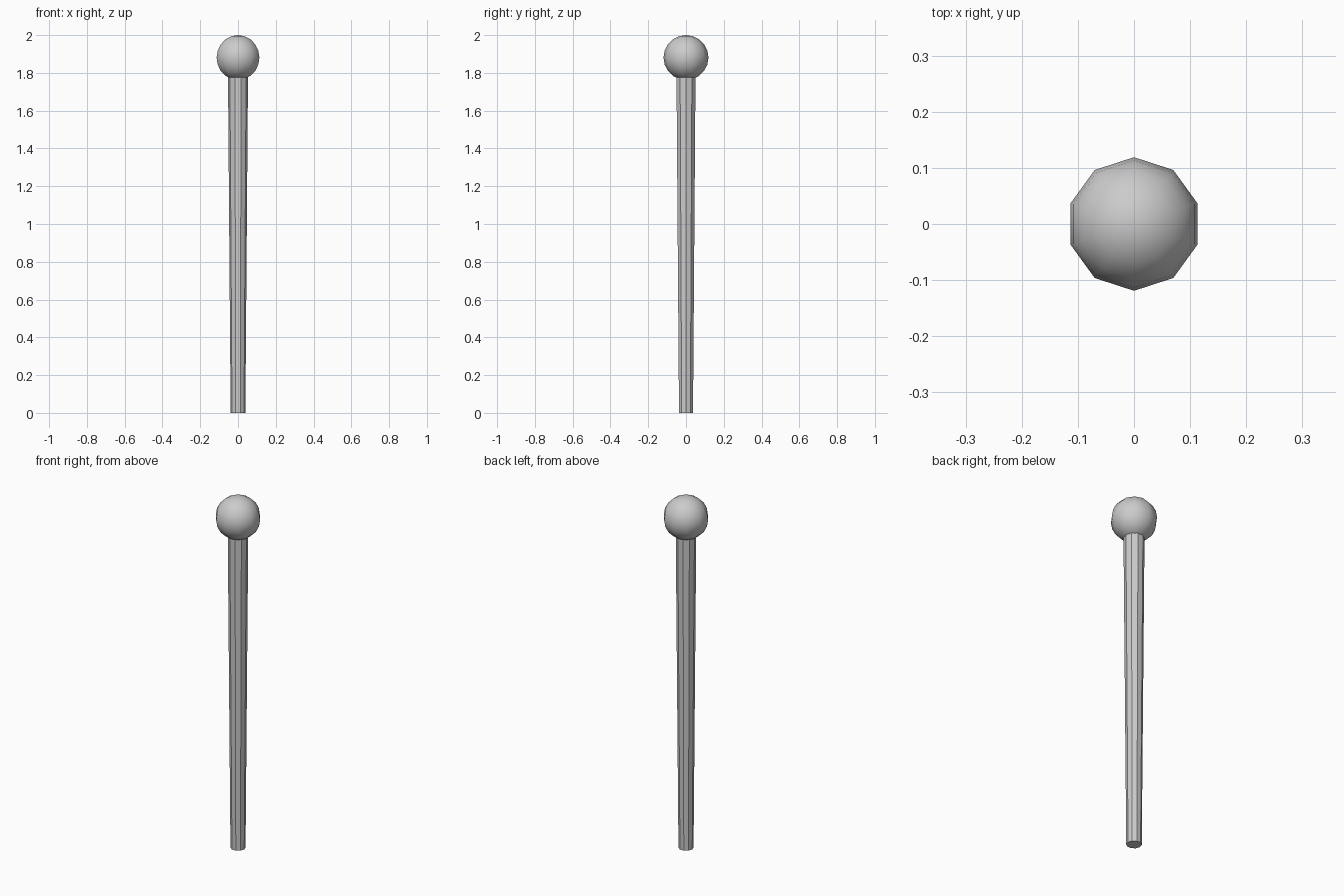
import bpy

if "Cube" in bpy.data.objects:
    bpy.data.objects.remove(bpy.data.objects["Cube"])

SIDES = 10
SHAFT_TOP = 1.79
BALL_R = 0.119


def smooth(obj):
    for p in obj.data.polygons:
        p.use_smooth = True


# tapered shaft, slightly wider toward the ball
bpy.ops.mesh.primitive_cone_add(vertices=SIDES, radius1=0.039, radius2=0.053,
                                depth=SHAFT_TOP, location=(0, 0, SHAFT_TOP / 2),
                                rotation=(0, 0, 1.5707963))
shaft = bpy.context.object
shaft.name = "shaft"
bpy.ops.object.shade_smooth_by_angle()

# ball on the end
bpy.ops.mesh.primitive_uv_sphere_add(segments=SIDES, ring_count=10, radius=BALL_R,
                                     location=(0, 0, 2 - BALL_R))
ball = bpy.context.object
ball.name = "ball_top"
smooth(ball)
